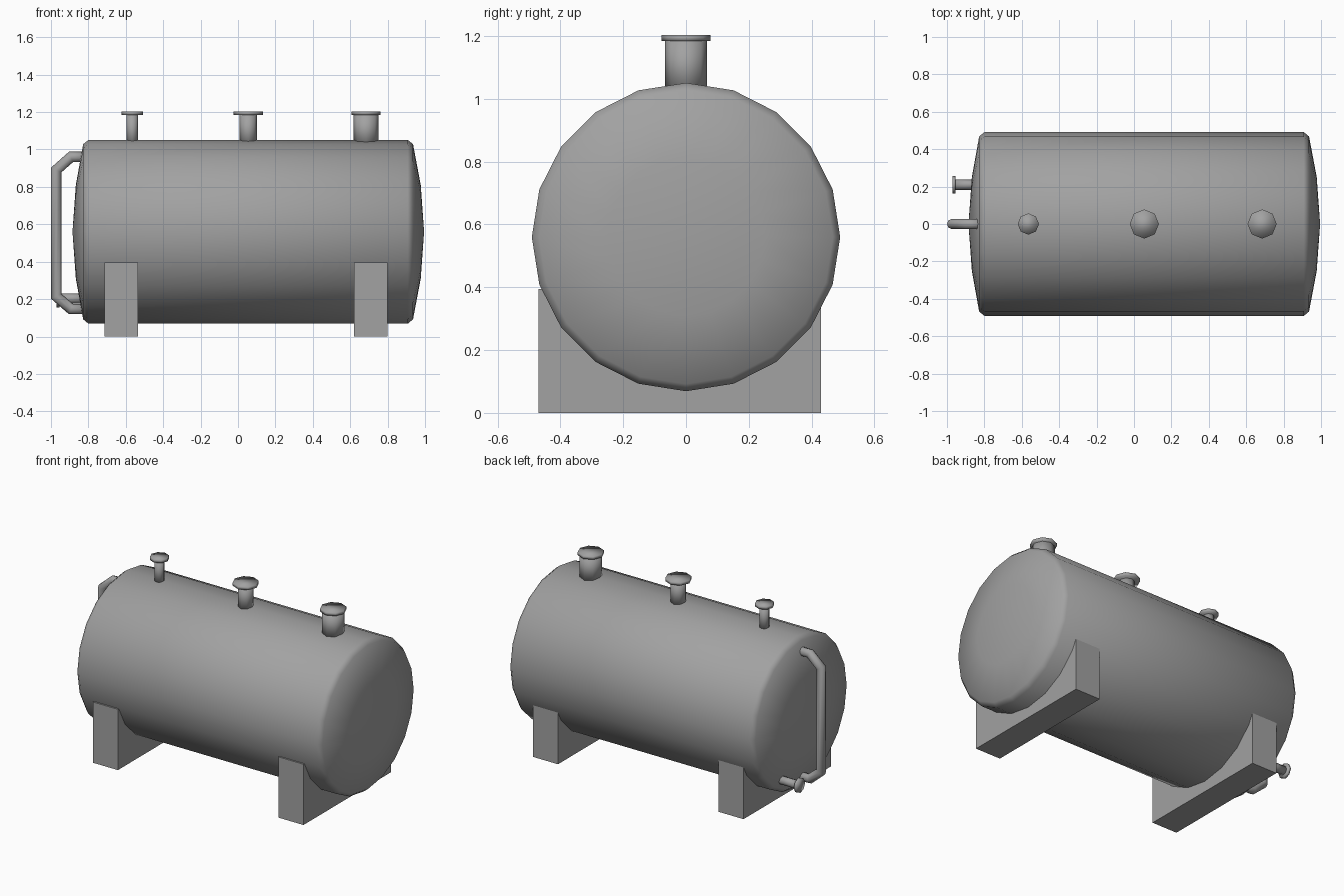
import bpy, bmesh
from math import radians, pi
from mathutils import Matrix, Vector

cube = bpy.data.objects.get("Cube")
if cube:
    bpy.data.objects.remove(cube, do_unlink=True)

# Single painted steel colour
steel = bpy.data.materials.new("grey_steel")
steel.use_nodes = True
GREY = (0.36, 0.36, 0.36, 1)
steel.diffuse_color = GREY
steel.node_tree.nodes["Principled BSDF"].inputs["Base Color"].default_value = GREY


def finish(bm, name, smooth=True):
    bmesh.ops.recalc_face_normals(bm, faces=bm.faces)
    for f in bm.faces:
        f.smooth = smooth
    mesh = bpy.data.meshes.new(name)
    bm.to_mesh(mesh)
    bm.free()
    mesh.materials.append(steel)
    obj = bpy.data.objects.new(name, mesh)
    bpy.context.collection.objects.link(obj)
    return obj


def cylinder(name, start, end, radius, sides=8):
    start, end = Vector(start), Vector(end)
    axis = end - start
    turn = Vector((0, 0, 1)).rotation_difference(axis).to_matrix().to_4x4()
    bm = bmesh.new()
    bmesh.ops.create_cone(bm, cap_ends=True, segments=sides, radius1=radius,
                          radius2=radius, depth=axis.length,
                          matrix=Matrix.Translation((start + end) / 2) @ turn)
    return finish(bm, name)


def box(name, low, high):
    low, high = Vector(low), Vector(high)
    bm = bmesh.new()
    bmesh.ops.create_cube(bm, size=1, matrix=Matrix.Translation((low + high) / 2)
                          @ Matrix.Diagonal((*(high - low), 1)))
    return finish(bm, name, smooth=False)


# Tank: domed profile spun around its long axis
AXIS_Z = 0.56
profile = [(-0.885, 0), (-0.867, 0.25), (-0.828, 0.468), (-0.80, 0.491),
           (0.908, 0.491), (0.936, 0.468), (0.977, 0.25), (0.995, 0)]
bm = bmesh.new()
points = [bm.verts.new((x, 0, AXIS_Z + r)) for x, r in profile]
edges = [bm.edges.new(pair) for pair in zip(points, points[1:])]
bmesh.ops.spin(bm, geom=points + edges, cent=(0, 0, AXIS_Z), axis=(1, 0, 0),
               angle=2 * pi, steps=20, use_duplicate=False)
bmesh.ops.remove_doubles(bm, verts=bm.verts, dist=0.001)
finish(bm, "tank_body")

# Saddle supports
for name, x in (("right_saddle", -0.715), ("left_saddle", 0.62)):
    box(name, (x, -0.47, 0), (x + 0.18, 0.43, 0.395))

# Top nozzles with flanges
for name, x, pipe_r, flange_r in (("small_nozzle", -0.565, 0.031, 0.057),
                                  ("medium_nozzle", 0.055, 0.046, 0.078),
                                  ("large_nozzle", 0.685, 0.067, 0.078)):
    cylinder(name + "_pipe", (x, 0, 1.02), (x, 0, 1.19), pipe_r)
    cylinder(name + "_flange", (x, 0, 1.184), (x, 0, 1.204), flange_r)

# Drain outlet on the end dome
cylinder("drain_pipe", (-0.80, 0.21, 0.203), (-0.96, 0.21, 0.203), 0.027)
cylinder("drain_flange", (-0.955, 0.21, 0.203), (-0.971, 0.21, 0.203), 0.047)

# Level pipe: octagonal rings mitred along a bent path
path = [Vector((x, 0, z)) for x, z in
        ((-0.80, 0.96), (-0.893, 0.96), (-0.972, 0.89),
         (-0.972, 0.215), (-0.893, 0.147), (-0.80, 0.147))]
bm = bmesh.new()
rings = []
for i, p in enumerate(path):
    before = (p - path[i - 1]).normalized() if i else Vector((-1, 0, 0))
    after = (path[i + 1] - p).normalized() if i < len(path) - 1 else before
    tangent = (before + after).normalized()
    side = Vector((0, 1, 0))
    out = tangent.cross(side) / tangent.dot(after)
    ring = []
    for k in range(8):
        spoke = Matrix.Rotation(radians(45 * k), 2) @ Vector((0.028, 0))
        ring.append(bm.verts.new(p + side * spoke.x + out * spoke.y))
    rings.append(ring)
for a, b in zip(rings, rings[1:]):
    for k in range(8):
        j = (k + 1) % 8
        bm.faces.new((a[k], a[j], b[j], b[k]))
bm.faces.new(rings[0])
bm.faces.new(rings[-1])
finish(bm, "level_pipe")
